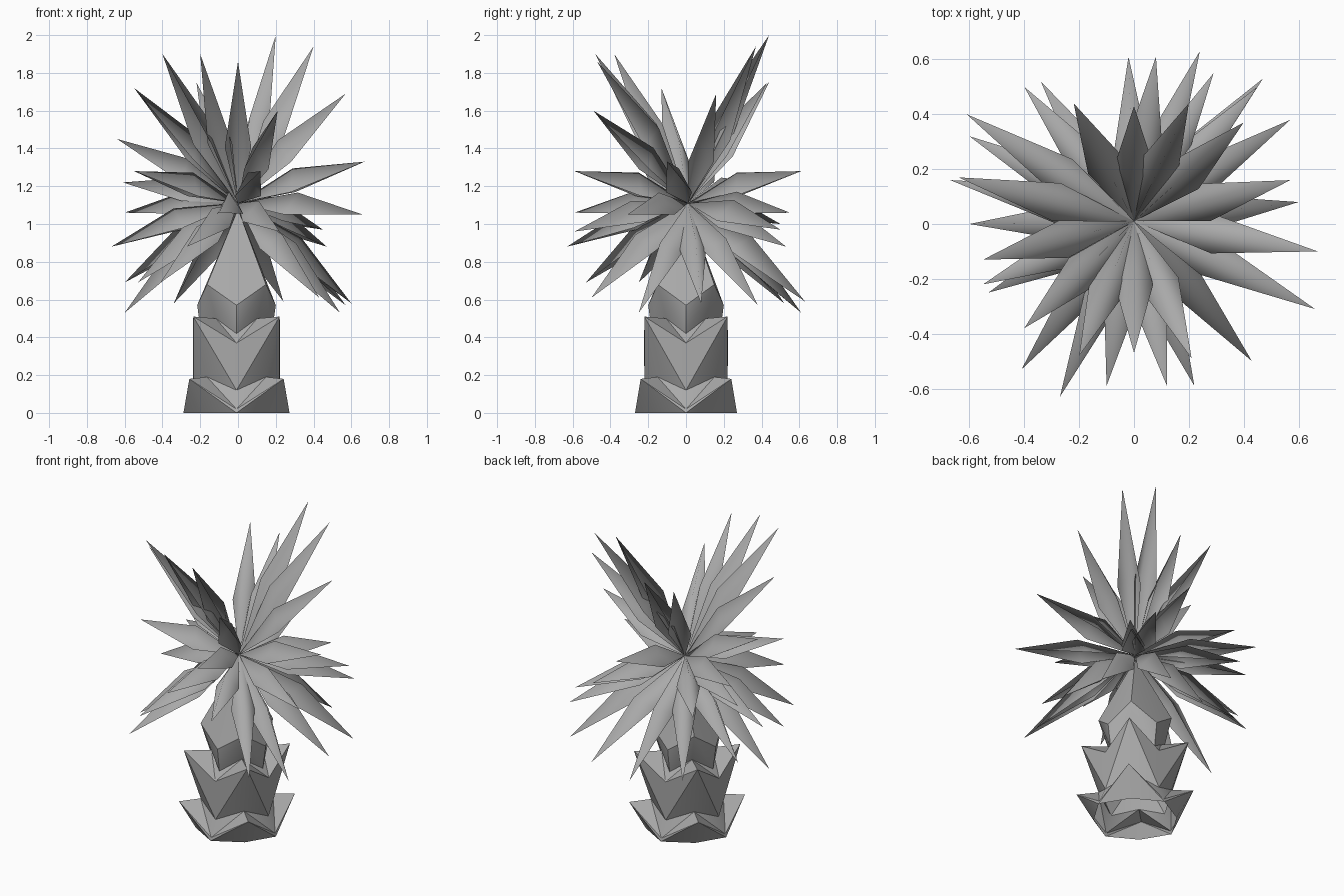
import bpy
import bmesh
from math import sin, cos, pi, radians
from mathutils import Vector

cube = bpy.data.objects.get("Cube")
if cube:
    bpy.data.objects.remove(cube, do_unlink=True)

grey = bpy.data.materials.new("plant_grey")
grey.use_nodes = True
COLOUR = (0.4, 0.4, 0.4, 1)
grey.diffuse_color = COLOUR
grey.node_tree.nodes["Principled BSDF"].inputs["Base Color"].default_value = COLOUR


def finish(name, bm, angle):
    mesh = bpy.data.meshes.new(name)
    bm.to_mesh(mesh)
    bm.free()
    mesh.materials.append(grey)
    obj = bpy.data.objects.new(name, mesh)
    bpy.context.collection.objects.link(obj)
    bpy.ops.object.select_all(action='DESELECT')
    obj.select_set(True)
    bpy.context.view_layer.objects.active = obj
    bpy.ops.object.shade_smooth_by_angle(angle=radians(angle))


def zigzag_trunk(name, rings, apex):
    """Open eight-sided shell; each ring is (side radius, side z, corner half width, corner z)."""
    bm = bmesh.new()
    loops = []
    for side_r, side_z, corner, corner_z in rings:
        loop = []
        for i in range(8):
            r, z = (corner * 2 ** 0.5, corner_z) if i % 2 else (side_r, side_z)
            a = i * pi / 4
            loop.append(bm.verts.new((r * 1.04 * cos(a) - 0.008, r * sin(a), z)))
        loops.append(loop)
    tip = bm.verts.new(apex)
    for i in range(8):
        j = (i + 1) % 8
        for low, high in zip(loops, loops[1:]):
            # split each panel along the line from side to corner
            s, c = (i, j) if i % 2 == 0 else (j, i)
            bm.faces.new((low[i], low[j], high[c]))
            bm.faces.new((low[s], high[c], high[s]))
        bm.faces.new((loops[-1][i], loops[-1][j], tip))
    bmesh.ops.recalc_face_normals(bm, faces=bm.faces)
    finish(name, bm, 30)


# Trunk of three tiers: raised corners, dips between them, a ledge leading into the next
zigzag_trunk("trunk", [(0.27, 0, 0.17, 0), (0.265, 0.02, 0.24, 0.18), (0.22, 0.12, 0.15, 0.19),
                       (0.222, 0.37, 0.22, 0.51), (0.18, 0.42, 0.105, 0.5),
                       (0.2, 0.57, 0.15, 0.68)], apex=(0, 0.01, 1.08))

# Leaf tips, one list per layer of the crown
UPRIGHT = [(.2, .44, 2), (.4, .37, 1.94), (.57, .16, 1.69), (0, .43, 1.75),
           (-.22, .44, 1.75), (-.4, -.38, 1.9), (-.2, -.48, 1.9),
           (0, -.47, 1.86), (-.55, -.13, 1.72), (.21, -.49, 1.6)]
SPREAD = [(-.64, .17, 1.45), (.67, -.1, 1.33), (.66, -.31, 1.05), (.08, .61, 1.28),
          (.12, -.59, 1.28), (.22, -.59, .96), (-.1, -.59, 1.06), (-.27, -.63, .88),
          (-.67, .16, .88), (-.6, .32, 1.06), (-.61, .4, 1.22), (-.55, -.22, 1.28),
          (.29, .55, 1.06), (.45, .5, .97), (.47, .53, .88), (-.4, .5, 1)]
DROOPING = [(.43, -.5, .61), (.54, -.25, .53), (.6, .08, .58), (.57, .38, .57),
            (.24, .63, .59), (-.02, .61, .53), (-.34, .52, .58), (-.6, .32, .69),
            (-.6, 0, .53), (-.53, -.25, .69), (-.41, -.53, .69)]
ROOT = Vector((0, 0.01, 1.11))


def leaf(name, tip):
    """Arched blade: a raised ridge along the middle and two lower edges."""
    span = Vector(tip) - ROOT
    side = span.cross(Vector((0, 0, 1))).normalized()
    up = side.cross(span).normalized()
    bm = bmesh.new()
    root, end = bm.verts.new(ROOT), bm.verts.new(tip)
    ridge = bm.verts.new(ROOT + span * 0.47 + up * 0.085)
    for sign in (1, -1):
        edge = bm.verts.new(ROOT + span * 0.42 - up * 0.035 + side * sign * 0.07)
        for tri in ((root, edge, ridge), (edge, end, ridge)):
            bm.faces.new(tri if sign > 0 else tri[::-1])
    finish(name, bm, 150)


for layer, tips in (("upright", UPRIGHT), ("spreading", SPREAD), ("drooping", DROOPING)):
    for n, tip in enumerate(tips, 1):
        leaf(f"{layer}_leaf_{n}", tip)
